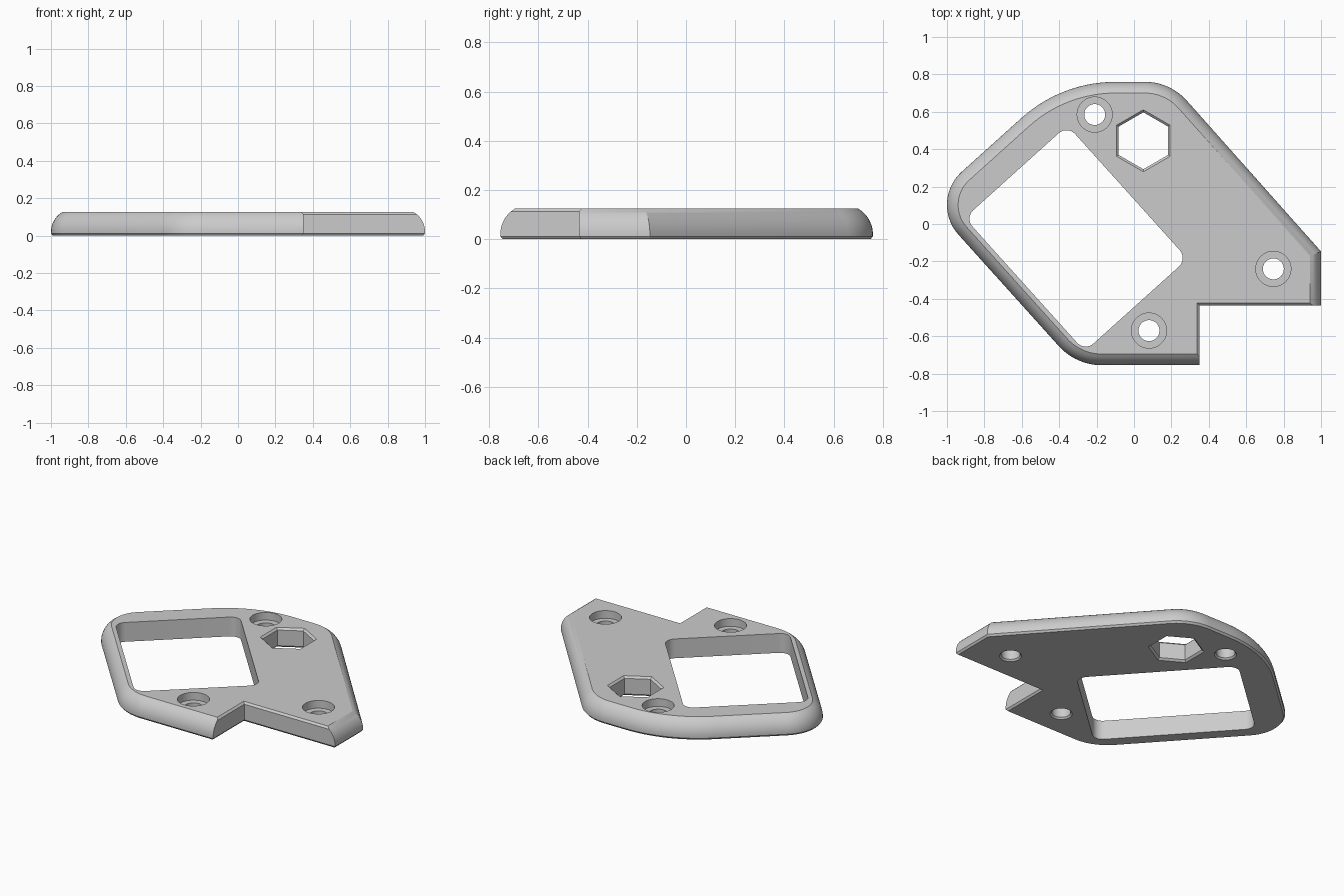
import bpy, bmesh, math
from mathutils import Vector

if "Cube" in bpy.data.objects:
    bpy.data.objects.remove(bpy.data.objects["Cube"])

H = 0.125      # plate thickness
CH = 0.012     # small chamfer

grey = bpy.data.materials.new("plain_grey")
grey.diffuse_color = (0.6, 0.6, 0.6, 1)
grey.use_nodes = True
grey.node_tree.nodes["Principled BSDF"].inputs["Base Color"].default_value = grey.diffuse_color


def cross(a, b):
    return a.x * b.y - a.y * b.x


def rounded(corners, radii, insets, seg=14):
    """Counter-clockwise polygon, each edge moved inwards, corners filleted."""
    n = len(corners)
    pts = [Vector((c[0], c[1])) for c in corners]
    lines = []
    for i in range(n):
        d = (pts[(i + 1) % n] - pts[i]).normalized()
        lines.append((pts[i] + Vector((-d.y, d.x)) * insets[i], d))
    new = []
    for i in range(n):
        (p, d), (q, e) = lines[i - 1], lines[i]
        new.append(p + d * (cross(q - p, e) / cross(d, e)))
    out = []
    for i, p in enumerate(new):
        if radii[i] == 0:
            out.append(p)
            continue
        r = radii[i] - insets[i]
        a = (new[i - 1] - p).normalized()
        b = (new[(i + 1) % n] - p).normalized()
        half = math.acos(a.dot(b)) / 2
        c = p + (a + b).normalized() * (r / math.sin(half))
        start = math.atan2(a.x, -a.y)          # direction from centre to first tangent point
        turn = math.pi - 2 * half
        for k in range(seg + 1):
            t = start + turn * k / seg
            out.append(c + Vector((math.cos(t), math.sin(t))) * r)
    return out


def ring(x, y, r, n, turn=0.0):
    return [Vector((x + r * math.cos(turn + math.tau * k / n),
                    y + r * math.sin(turn + math.tau * k / n))) for k in range(n)]


def loft(name, layers):
    """Closed solid through a stack of (outline, z) layers."""
    bm = bmesh.new()
    rows = [[bm.verts.new((p.x, p.y, z)) for p in loop] for loop, z in layers]
    n = len(rows[0])
    for lo, hi in zip(rows, rows[1:]):
        for i in range(n):
            j = (i + 1) % n
            bm.faces.new((lo[i], lo[j], hi[j], hi[i]))
    bm.faces.new(rows[0][::-1])
    bm.faces.new(rows[-1])
    bmesh.ops.recalc_face_normals(bm, faces=bm.faces)
    me = bpy.data.meshes.new(name)
    bm.to_mesh(me)
    bm.free()
    me.materials.append(grey)
    ob = bpy.data.objects.new(name, me)
    bpy.context.collection.objects.link(ob)
    return ob


# Plate: rounded outer rim, straight notch at the front right
corners = [(0.35, -0.755), (0.35, -0.435), (1, -0.435), (1, -0.147),
           (0.193, 0.76), (-0.387, 0.76), (-1.098, 0.12), (-0.31, -0.755)]
radii = [0, 0, 0, 0, 0.30, 0.75, 0.237, 0.31]
R, Z0 = 0.122, 0.02   # rim curve radius and start height


def plate_loop(rim, notch):
    return rounded(corners, radii, [notch, notch] + [rim] * 6)


layers = [(plate_loop(0.01, 0.01), 0), (plate_loop(0, 0), CH)]
top_angle = math.asin((H - CH - Z0) / R)
for k in range(9):
    a = top_angle * k / 8
    layers.append((plate_loop(R * (1 - math.cos(a)), 0), Z0 + R * math.sin(a)))
a = math.asin((H - Z0) / R)
layers.append((plate_loop(R * (1 - math.cos(a)), CH), H))
plate = loft("bracket_plate", layers)

cutters = []
E = 0.02   # overshoot of the cutters

# Rectangular window, turned 48 degrees
u, v = Vector((0.669, -0.743)), Vector((0.743, 0.669))
window = [u * i + v * j for i, j in ((-0.63, -0.651), (0.33, -0.651), (0.33, 0.088), (-0.63, 0.088))]
loop = rounded(window, [0.062] * 4, [0] * 4, 8)
cutters.append(loft("window_cutter", [(loop, -E), (loop, H + E)]))

# Hexagonal opening, chamfered on both sides
wide = 0.152 + (CH + E) * 1.155
cutters.append(loft("hexagon_cutter", [
    (ring(0.05, 0.445, r, 6, math.pi / 6), z)
    for r, z in ((wide, -E), (0.152, CH), (0.152, H - CH), (wide, H + E))]))

# Screw holes with flat counterbores and a small chamfer below
for x, y in ((-0.21, 0.585), (0.745, -0.24), (0.08, -0.57)):
    cutters.append(loft("screw_hole_cutter", [
        (ring(x, y, r, 40), z)
        for r, z in ((0.065 + E, -E), (0.056, 0.01), (0.056, H - 0.05),
                     (0.094, H - 0.05), (0.094, H + E))]))

bpy.context.view_layer.objects.active = plate
for c in cutters:
    mod = plate.modifiers.new("cut", 'BOOLEAN')
    mod.operation = 'DIFFERENCE'
    mod.solver = 'EXACT'
    mod.object = c
    bpy.ops.object.modifier_apply(modifier=mod.name)
    bpy.data.objects.remove(c, do_unlink=True)

bpy.ops.object.select_all(action='DESELECT')
plate.select_set(True)
bpy.ops.object.shade_smooth_by_angle(angle=math.radians(25))
